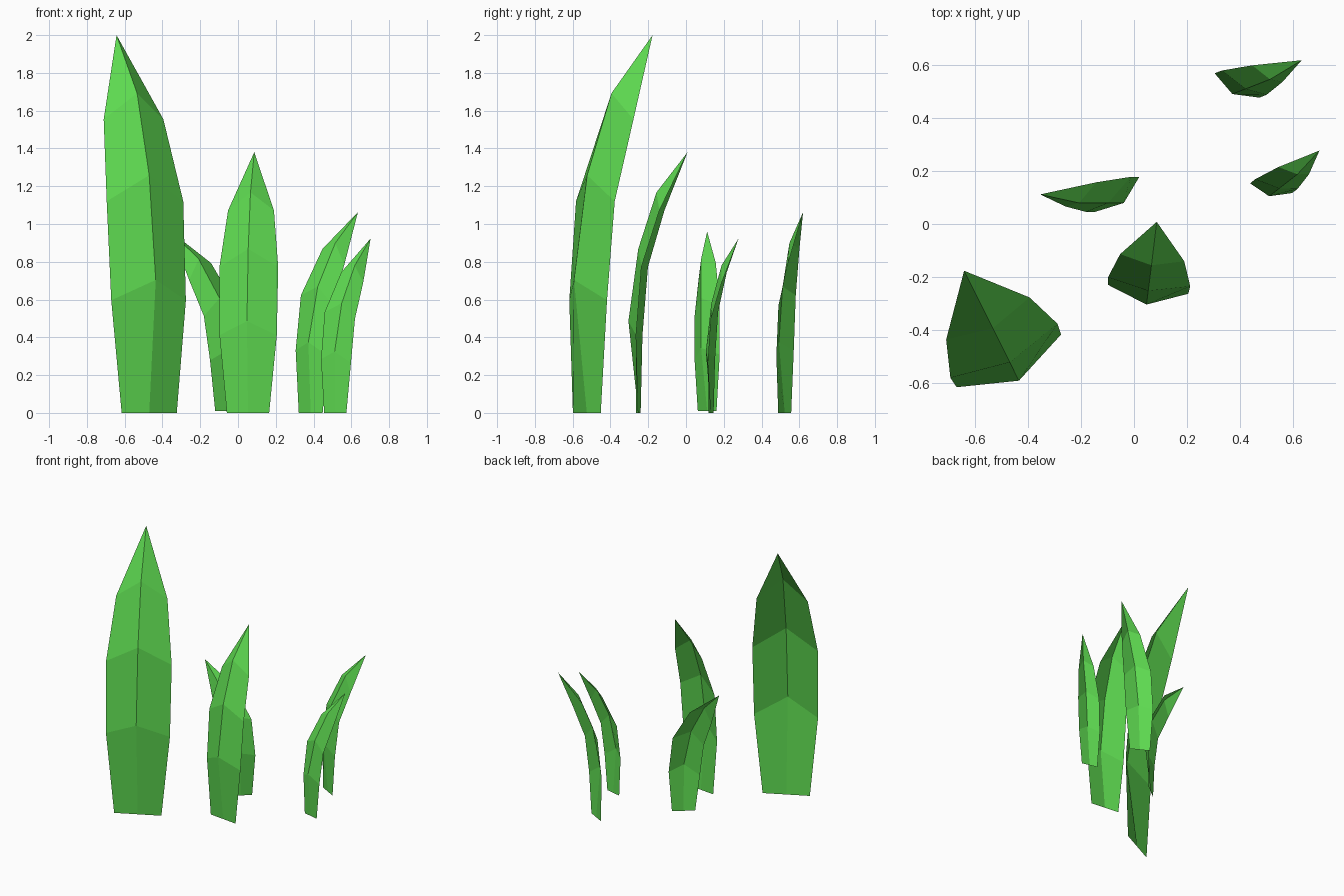
import bpy
from math import cos, sin, radians, sqrt
from mathutils import Vector

if "Cube" in bpy.data.objects:
    bpy.data.objects.remove(bpy.data.objects["Cube"])

green = bpy.data.materials.new("leaf_green")
green.diffuse_color = (0.11, 0.69, 0.08, 1)
green.use_nodes = True
green.node_tree.nodes["Principled BSDF"].inputs["Base Color"].default_value = green.diffuse_color

# Shared blade profile, per row from the ground up:
# height, width, lean, twist, ridge lift, ridge bulge, ridge lean
ROWS = [
    (0.0, 0.72, 0.0, 0.0, 0.0, 0.0, 0.0),
    (0.298, 0.975, 0.02, 0.35, 0.054, 0.185, 0.0),
    (0.56, 1.0, 0.13, 0.65, 0.069, 0.185, 0.09),
    (0.777, 0.78, 0.48, 1.0, 0.069, 0.185, 0.11),
]


def blade(name, base, tip, width, yaw, roll=0.0):
    """Folded leaf sheet curving from base to tip; roll is the side-to-side height change."""
    base, tip = Vector(base), Vector(tip)
    rise = tip.z - base.z
    lean = Vector((tip.x - base.x, tip.y - base.y, 0))
    across = Vector((cos(radians(yaw)), sin(radians(yaw)), 0))
    out = Vector((across.y, -across.x, 0))
    up = Vector((0, 0, 1))
    verts, faces = [], []
    for h, w, l, t, lift, bulge, shift in ROWS:
        mid = base + lean * l + up * rise * h
        dz = roll * t
        half = across * sqrt((width * w) ** 2 - dz ** 2) / 2 + up * dz / 2
        ridge = mid + out * bulge * width + up * lift * rise + lean * shift
        verts += [mid - half, ridge, mid + half]
    verts.append(tip)
    for r in range(len(ROWS) - 1):
        for c in range(2):
            i = r * 3 + c
            faces.append((i, i + 1, i + 4, i + 3))
    n = len(verts) - 1
    faces += [(n - 3, n - 2, n), (n - 2, n - 1, n)]
    mesh = bpy.data.meshes.new(name)
    mesh.from_pydata(verts, [], faces)
    mesh.materials.append(green)
    bpy.context.collection.objects.link(bpy.data.objects.new(name, mesh))


# Five blades, tallest to shortest
blade("tall_blade", (-0.47, -0.525, 0), (-0.643, -0.177, 2.0), 0.454, 26.8)
blade("middle_blade", (0.053, -0.2525, 0), (0.086, 0.008, 1.38), 0.313, -6.3)
blade("back_right_blade", (0.385, 0.5225, 0), (0.635, 0.62, 1.063), 0.2, -28.5, -0.085)
blade("left_leaning_blade", (-0.058, 0.112, 0.01), (-0.355, 0.112, 0.96), 0.222, 38.3, 0.09)
blade("front_right_blade", (0.515, 0.1325, 0), (0.702, 0.278, 0.923), 0.168, -13, -0.055)
